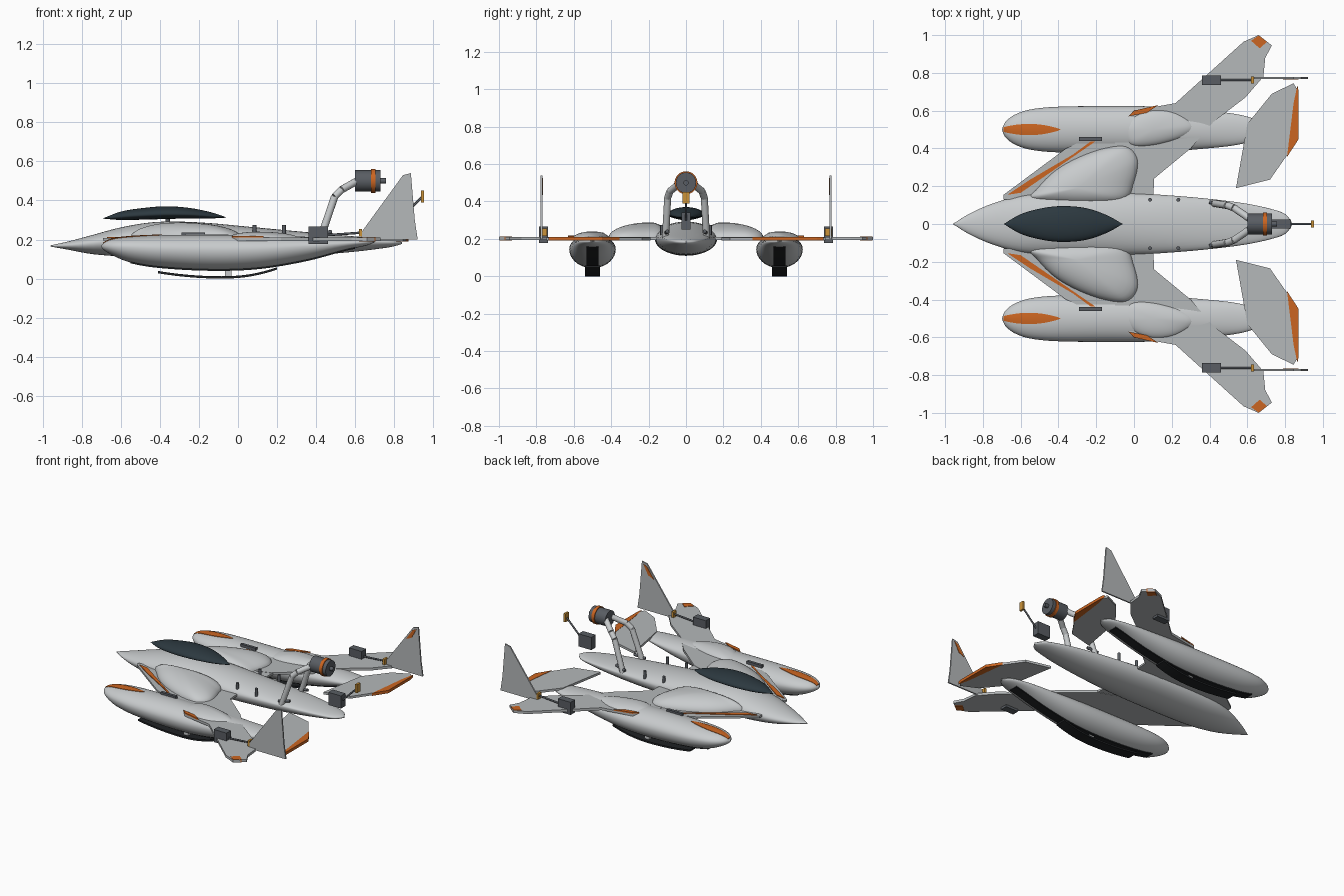
import bpy, bmesh, math
from mathutils import Vector

if "Cube" in bpy.data.objects:
    bpy.data.objects.remove(bpy.data.objects["Cube"])


def material(name, r, g, b):
    m = bpy.data.materials.new(name)
    m.use_nodes = True
    m.diffuse_color = (r, g, b, 1)
    m.node_tree.nodes["Principled BSDF"].inputs["Base Color"].default_value = (r, g, b, 1)
    return m


HULL = material("pale_grey", .58, .60, .61)
PANEL = material("panel_grey", .46, .48, .49)
GLASS = material("dark_glass", .025, .04, .05)
RUBBER = material("black_rubber", .014, .016, .018)
METAL = material("gunmetal", .1, .11, .125)
ORANGE = material("orange", .6, .13, .015)
AMBER = material("amber", .6, .29, .04)


def finish(name, bm, mat, smooth=False):
    bmesh.ops.recalc_face_normals(bm, faces=bm.faces)
    me = bpy.data.meshes.new(name)
    bm.to_mesh(me)
    bm.free()
    me.materials.append(mat)
    ob = bpy.data.objects.new(name, me)
    bpy.context.collection.objects.link(ob)
    if smooth:
        bpy.ops.object.select_all(action='DESELECT')
        ob.select_set(True)
        bpy.context.view_layer.objects.active = ob
        bpy.ops.object.shade_smooth_by_angle(angle=math.radians(40))
    return ob


def curve_at(stations, x):
    """Smooth cubic interpolation of the station columns at x."""
    n = len(stations)
    i = max(k for k in range(n - 1) if stations[k][0] <= x or k == 0)
    a, b = stations[i], stations[i + 1]
    p, q = stations[max(i - 1, 0)], stations[min(i + 2, n - 1)]
    h = b[0] - a[0]
    t = min(max((x - a[0]) / h, 0), 1)
    out = []
    for c in range(1, len(a)):
        m0 = (b[c] - p[c]) / (b[0] - p[0]) * h
        m1 = (q[c] - a[c]) / (q[0] - a[0]) * h
        out.append((2*t**3 - 3*t*t + 1) * a[c] + (t**3 - 2*t*t + t) * m0
                   + (3*t*t - 2*t**3) * b[c] + (t**3 - t*t) * m1)
    return out


def body(name, stations, y, mat, rings=44, sides=36):
    """Loft of ovals; a station is x, half width, waist z, top z, bottom z."""
    bm = bmesh.new()
    loops = []
    x0, x1 = stations[0][0], stations[-1][0]
    for i in range(rings + 1):
        x = x0 + (x1 - x0) * (1 - math.cos(math.pi * i / rings)) / 2
        w, mid, top, bot = curve_at(stations, x)
        w = max(w, .001)
        ring = []
        for k in range(sides):
            a = math.tau * k / sides
            s = math.sin(a)
            ring.append(bm.verts.new((x, y + w * math.cos(a), mid + s * (top - mid if s > 0 else mid - bot))))
        loops.append(ring)
    for a, b in zip(loops, loops[1:]):
        for k in range(sides):
            bm.faces.new((a[k], a[k - 1], b[k - 1], b[k]))
    bm.faces.new(loops[0])
    bm.faces.new(loops[-1])
    return finish(name, bm, mat, True)


def slab(name, points, mat, low, high, plane="xy"):
    """Flat outline given thickness along z, or along y for upright ones."""
    bm = bmesh.new()
    put = (lambda u, v, d: (u, v, d)) if plane == "xy" else (lambda u, v, d: (u, d, v))
    lo = [bm.verts.new(put(u, v, low)) for u, v in points]
    hi = [bm.verts.new(put(u, v, high)) for u, v in points]
    bm.faces.new(lo)
    bm.faces.new(hi)
    for k in range(len(points)):
        bm.faces.new((lo[k - 1], lo[k], hi[k], hi[k - 1]))
    return finish(name, bm, mat)


def ribbon(name, x0, x1, y, width, height, thick, mat, steps=28):
    """Strip along x that follows height(x, offset) with half width width(t)."""
    bm = bmesh.new()
    rows = []
    for i in range(steps + 1):
        t = i / steps
        x = x0 + (x1 - x0) * t
        offs = [width(t) * j / 2 for j in range(-2, 3)]
        rows.append([bm.verts.new((x, y + o, height(x, o) + d)) for d, os in
                     ((0, offs), (thick, offs[::-1])) for o in os])
    for a, b in zip(rows, rows[1:]):
        for k in range(len(a)):
            bm.faces.new((a[k - 1], a[k], b[k], b[k - 1]))
    bm.faces.new(rows[0])
    bm.faces.new(rows[-1])
    return finish(name, bm, mat, True)


def dome(name, points, apex, z0, side, mat, rings=10, sub=6):
    """Rounded blister over a smoothed outline, peaking at apex."""
    n = len(points)
    pts = [Vector(p) for p in points]
    edge = []
    for i in range(n):
        p, a, b, q = (pts[(i + k) % n] for k in (-1, 0, 1, 2))
        for j in range(sub):
            t = j / sub
            edge.append(.5 * (2*a + (b - p)*t + (2*p - 5*a + 4*b - q)*t*t + (3*a - p - 3*b + q)*t**3))
    top = Vector(apex[:2])
    bm = bmesh.new()
    loops = []
    for r in range(rings):
        a = math.pi / 2 * r / rings
        flat = [top + (e - top) * math.cos(a) for e in edge]
        loops.append([bm.verts.new((p.x, p.y * side, z0 + (apex[2] - z0) * math.sin(a))) for p in flat])
    for a, b in zip(loops, loops[1:]):
        for k in range(len(a)):
            bm.faces.new((a[k - 1], a[k], b[k], b[k - 1]))
    peak = bm.verts.new((top.x, top.y * side, apex[2]))
    for k in range(len(edge)):
        bm.faces.new((loops[-1][k - 1], loops[-1][k], peak))
    bm.faces.new(loops[0])
    return finish(name, bm, mat, True)


def rod(name, a, b, r, mat, sides=24):
    a, b = Vector(a), Vector(b)
    bm = bmesh.new()
    bmesh.ops.create_cone(bm, cap_ends=True, segments=sides, radius1=r, radius2=r, depth=(b - a).length)
    bm.transform((b - a).to_track_quat('Z', 'Y').to_matrix().to_4x4())
    bmesh.ops.translate(bm, verts=bm.verts, vec=(a + b) / 2)
    return finish(name, bm, mat, True)


def box(name, centre, size, mat):
    x, y, z = centre
    a, b, c = (s / 2 for s in size)
    return slab(name, [(x-a, y-b), (x+a, y-b), (x+a, y+b), (x-a, y+b)], mat, z - c, z + c)


# Fuselage and canopy
body("fuselage", [(-.96, 0, .167, .17, .164), (-.87, .055, .17, .19, .148), (-.75, .108, .18, .222, .126),
                  (-.6, .15, .195, .262, .114), (-.42, .165, .2, .29, .11), (-.2, .166, .2, .288, .11),
                  (.05, .16, .2, .266, .11), (.35, .138, .2, .238, .118), (.6, .107, .195, .216, .138),
                  (.76, .07, .187, .202, .158), (.81, .045, .184, .196, .168), (.84, 0, .182, .186, .178)],
     0, HULL)
body("canopy", [(-.69, 0, .308, .309, .307), (-.6, .052, .318, .343, .3), (-.48, .085, .326, .362, .302),
                (-.37, .095, .33, .37, .305), (-.25, .083, .328, .362, .308), (-.14, .045, .32, .34, .308),
                (-.06, 0, .313, .314, .312)], 0, GLASS)
rod("canopy_post", (-.36, 0, .26), (-.36, 0, .32), .012, METAL)

# Raised engine, its ring and hub
rod("engine", (.60, 0, .5), (.73, 0, .5), .055, METAL, 32)
rod("engine_ring", (.682, 0, .5), (.705, 0, .5), .061, ORANGE, 32)
rod("engine_hub", (.73, 0, .5), (.757, 0, .5), .014, METAL)


def sensor(name, x, y, z, tip):
    """Box with a thin boom ending in a small amber plate."""
    box(name + "_box", (x, y, z), (.1, .05, .09), METAL)
    rod(name + "_boom", (x + .04, y, z), tip, .006, METAL, 10)
    box(name + "_plate", tip, (.015, .036, .06 if y == 0 else .04), AMBER)


sensor("tail_sensor", .78, 0, .295, (.945, 0, .42))

FLOAT = [(-.7, 0, .165, .168, .162), (-.685, .035, .165, .186, .145), (-.64, .074, .163, .204, .118),
         (-.56, .104, .16, .215, .085), (-.42, .12, .152, .222, .06), (-.15, .124, .145, .225, .044),
         (.1, .122, .148, .222, .052), (.35, .103, .165, .214, .093), (.55, .08, .18, .205, .146),
         (.66, .045, .186, .2, .17), (.7, 0, .187, .189, .185)]


def float_top(x, off):
    w, mid, top, bot = curve_at(FLOAT, x)
    return mid + (top - mid) * math.sqrt(max(0, 1 - (off / max(w, .001))**2)) - .003


def float_keel(x, off):
    return curve_at(FLOAT, x)[3] - .004


def skid_curve(x, off):
    return .08 * (x + .08)**2 / .16 * (1 if x > -.08 else .5) + .18 * max(0, x)**2


for s, tag in ((1, "left"), (-1, "right")):
    def flip(points):
        return [(x, y * s) for x, y in points]

    # Float with nose flash, keel strip and skid
    body("float_" + tag, FLOAT, .5 * s, HULL)
    ribbon("float_flash_" + tag, -.69, -.39, .5 * s,
           lambda t: .001 + .029 * math.sin(math.pi * (.1 + .9 * t))**.8 if t < 1 else .001, float_top, .006, ORANGE)
    ribbon("keel_strip_" + tag, -.55, .6, .5 * s, lambda t: .032, float_keel, .018, RUBBER)
    ribbon("skid_" + tag, -.41, .2, .5 * s, lambda t: .04, skid_curve, .012, RUBBER)
    box("skid_post_" + tag, (-.05, .5 * s, .03), (.035, .03, .04), HULL)

    # Wing: root extension, outer panel and their blisters
    slab("wing_root_" + tag, flip([(-.69, .13), (-.69, .155), (-.36, .40), (-.1, .52), (.12, .5), (.1, .1)]),
         PANEL, .195, .209)
    slab("wing_edge_stripe_" + tag, flip([(-.67, .155), (-.55, .235), (-.2, .44), (-.225, .44), (-.5, .235),
                                          (-.6, .165)]), ORANGE, .207, .232 - .018)
    slab("outer_wing_" + tag, flip([(-.1, .15), (-.1, .5), (.0, .6), (.22, .64), (.58, .965), (.66, 1), (.73, .945),
                                    (.695, .88), (.685, .78), (.59, .67), (.42, .54), (.3, .4), (.1, .235),
                                    (0, .2)]), PANEL, .193, .211)
    dome("root_blister_" + tag, [(-.54, .13), (-.51, .19), (-.42, .28), (-.3, .35), (-.16, .4), (-.04, .41),
                                 (.02, .34), (0, .22), (-.06, .12), (-.3, .1)], (-.3, .19, .288), .205, s, HULL)
    dome("float_blister_" + tag, [(-.06, .5), (0, .57), (.1, .605), (.22, .59), (.32, .52), (.26, .46),
                                  (.1, .415), (-.02, .42)], (.1, .5, .24), .2, s, HULL)
    slab("blister_stripe_" + tag, flip([(-.03, .57), (0, .6), (.13, .63), (.07, .59)]), ORANGE, .21, .219)
    slab("tip_patch_" + tag, flip([(.62, .97), (.66, .998), (.705, .965), (.665, .93)]), ORANGE, .19, .214)
    box("wing_fence_" + tag, (-.23, .45 * s, .225), (.12, .02, .02), METAL)

    # Tailplane with coloured trailing edge
    slab("tailplane_" + tag, flip([(.54, .19), (.6, .53), (.73, .69), (.845, .745), (.87, .7), (.87, .45),
                                   (.72, .235)]), PANEL, .192, .208)
    slab("elevator_" + tag, flip([(.865, .735), (.845, .64), (.81, .355), (.872, .45), (.872, .7)]),
         ORANGE, .19, .21)

    # Upright fin with a patch on the inner face
    y = .772 * s
    slab("fin_" + tag, [(.63, .2), (.63, .235), (.845, .53), (.885, .54), (.905, .3), (.92, .2)], PANEL,
         y - .005, y + .005, "xz")
    inner = y - .006 * s
    slab("fin_patch_" + tag, [(.79, .435), (.842, .51), (.872, .525), (.835, .455)], ORANGE,
         inner - .002, inner + .002, "xz")
    sensor("wing_sensor_" + tag, .41, .762 * s, .222, (.628, .762 * s, .235))

    # Bent engine struts and deck studs
    path = [(.42, .11 * s, .2), (.495, .098 * s, .42), (.53, .085 * s, .455), (.61, .03 * s, .5)]
    for i, (a, b) in enumerate(zip(path, path[1:])):
        rod(f"engine_strut_{tag}_{i}", a, b, .019, HULL, 16)
    rod("strut_brace_" + tag, (.4, .115 * s, .225), (.48, .1 * s, .24), .01, METAL, 10)
    for x in (.085, .235):
        rod(f"deck_stud_{tag}_{x}", (x, .128 * s, .22), (x, .128 * s, .275), .01, METAL, 12)
